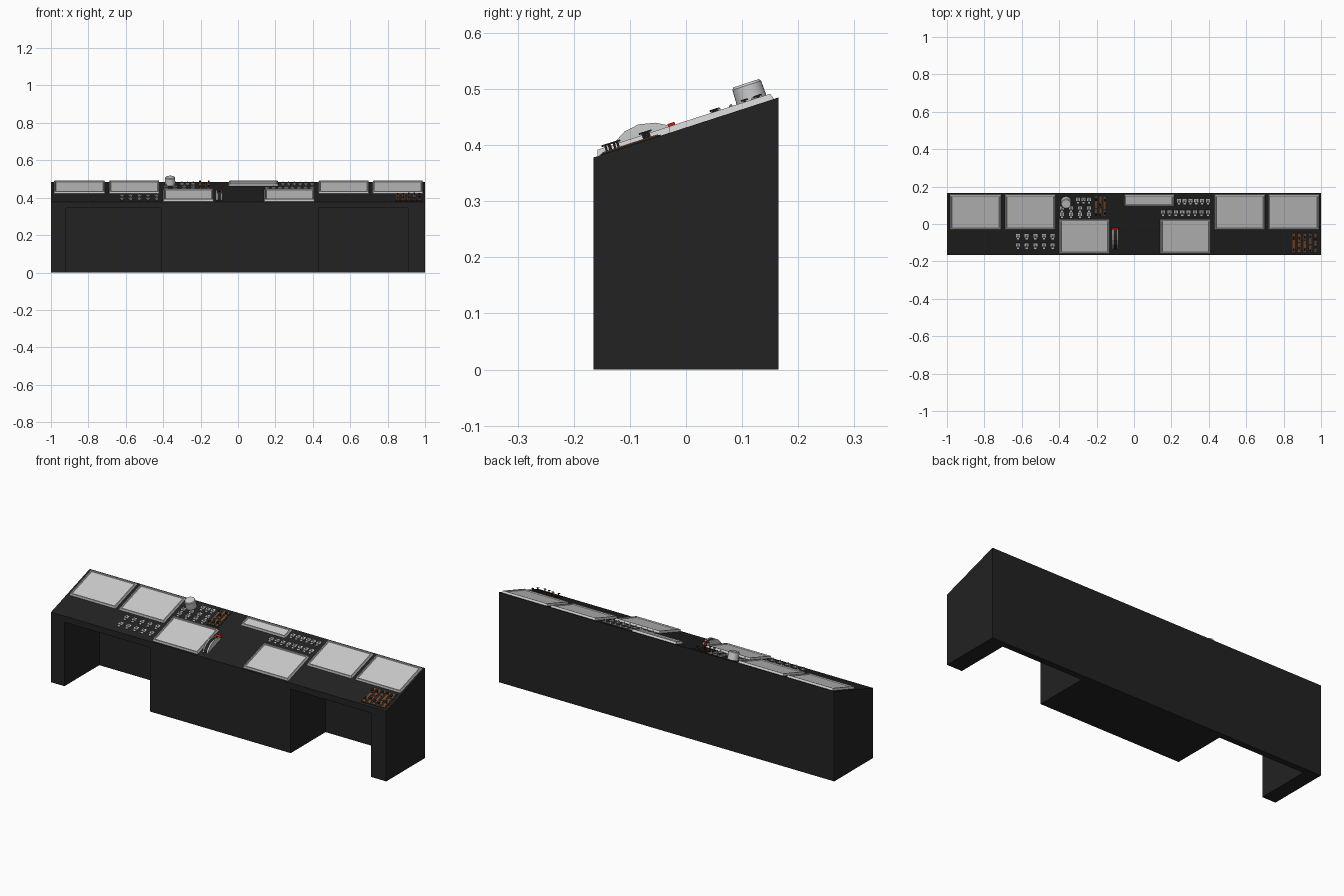
import bpy, bmesh, math, random
from mathutils import Matrix, Vector

if "Cube" in bpy.data.objects:
    bpy.data.objects.remove(bpy.data.objects["Cube"])

random.seed(4)
HALF, ZF, ZB = 0.165, 0.378, 0.485
SLOPE = math.atan2(ZB - ZF, 2 * HALF)
COS = math.cos(SLOPE)


def material(name, color):
    m = bpy.data.materials.new(name)
    m.diffuse_color = (*color, 1)
    m.use_nodes = True
    m.node_tree.nodes["Principled BSDF"].inputs["Base Color"].default_value = m.diffuse_color
    return m


BLACK = material("black", (0.016, 0.016, 0.016))
BROWN = material("brown", (0.19, 0.065, 0.02))
RED = material("red", (0.6, 0.01, 0.01))


def finish(name, bm, mat=None):
    bmesh.ops.recalc_face_normals(bm, faces=bm.faces)
    me = bpy.data.meshes.new(name)
    bm.to_mesh(me)
    bm.free()
    ob = bpy.data.objects.new(name, me)
    bpy.context.collection.objects.link(ob)
    if mat:
        me.materials.append(mat)
    return ob


def on_top(x, y):
    """Frame lying on the sloping top, local z along its normal."""
    z = ZF + (y + HALF) * math.tan(SLOPE)
    return Matrix.Translation((x, y, z)) @ Matrix.Rotation(SLOPE, 4, 'X')


def box(bm, frame, size, offset=(0, 0, 0)):
    """Box whose bottom centre sits at offset in the frame."""
    c = Vector(offset) + Vector((0, 0, size[2] / 2))
    m = frame @ Matrix.Translation(c) @ Matrix.Diagonal((*size, 1))
    return bmesh.ops.create_cube(bm, size=1, matrix=m)["verts"]


def cyl(bm, frame, r1, r2, h, z0=0, n=10):
    bmesh.ops.create_cone(bm, cap_ends=True, segments=n, radius1=r1, radius2=r2, depth=h,
                          matrix=frame @ Matrix.Translation((0, 0, z0 + h / 2)))


def prism(name, profile, x0, x1, mat=None):
    """Extrude a y-z profile along x."""
    bm = bmesh.new()
    f = bm.faces.new([bm.verts.new((x0, y, z)) for y, z in profile])
    ext = bmesh.ops.extrude_face_region(bm, geom=[f])["geom"]
    bmesh.ops.translate(bm, vec=(x1 - x0, 0, 0),
                        verts=[v for v in ext if isinstance(v, bmesh.types.BMVert)])
    return finish(name, bm, mat)


# Desk body with two knee holes cut from the front
body = prism("console_body", [(-HALF, 0), (HALF, 0), (HALF, ZB), (-HALF, ZF)], -1, 1, BLACK)
for x0, x1 in ((-0.92, -0.41), (0.43, 0.91)):
    cutter = prism("knee_hole_cutter", [(-0.3, -0.1), (0.132, -0.1), (0.132, 0.345), (-0.3, 0.345)],
                   x0, x1, BLACK)
    cutter.hide_render = True
    mod = body.modifiers.new("knee_hole", 'BOOLEAN')
    mod.operation, mod.solver, mod.object = 'DIFFERENCE', 'EXACT', cutter
    bpy.context.view_layer.objects.active = body
    bpy.ops.object.modifier_apply(modifier=mod.name)
    bpy.data.objects.remove(cutter)


# Screens: bevelled frame with a recessed display
def screen(name, x0, x1, y0, y1):
    bm = bmesh.new()
    fr = on_top((x0 + x1) / 2, (y0 + y1) / 2)
    w, d = x1 - x0, (y1 - y0) / COS
    box(bm, Matrix(), (w, d, 0.011))
    bm.faces.ensure_lookup_table()
    top = max(bm.faces, key=lambda f: f.calc_center_median().z)
    for v in top.verts:
        v.co.x *= 1 - 0.008 / w
        v.co.y *= 1 - 0.008 / d
    bmesh.ops.inset_region(bm, faces=[top], thickness=0.007)
    bmesh.ops.inset_region(bm, faces=[top], thickness=0.003, depth=-0.005)
    bm.transform(fr)
    finish(name, bm)


for i, (x0, x1) in enumerate(((-0.985, -0.71), (-0.69, -0.42), (0.43, 0.70), (0.72, 0.99))):
    screen(f"upper_screen_{i + 1}", x0, x1, -0.03, 0.157)
for i, x0 in enumerate((-0.40, 0.14)):
    screen(f"lower_screen_{i + 1}", x0, x0 + 0.27, -0.158, 0.025)
screen("narrow_screen", -0.05, 0.215, 0.095, 0.157)


# Banks of toggle switches: base plate, collar and tilted lever
def switch_bank(name, xs, ys):
    bm = bmesh.new()
    for x in xs:
        for y in ys:
            fr = on_top(x, y)
            box(bm, fr, (0.022, 0.018, 0.004), (0, 0.004, 0))
            box(bm, fr, (0.012, 0.008, 0.003), (0, -0.014, 0))
            fr = fr @ Matrix.Translation((0, 0.004, 0.004))
            cyl(bm, fr, 0.005, 0.004, 0.003)
            cyl(bm, fr @ Matrix.Rotation(0.4, 4, 'X'), 0.002, 0.003, 0.011, n=8)
    finish(name, bm)


def spread(a, b, n):
    return [a + (b - a) * i / (n - 1) for i in range(n)]


switch_bank("left_switches", spread(-0.62, -0.435, 5), (-0.065, -0.115))
switch_bank("centre_switches", spread(-0.385, -0.24, 4), (0.083, 0.05))
switch_bank("knob_side_switches", spread(-0.30, -0.24, 3), (0.128,))
switch_bank("right_upper_switches", spread(0.24, 0.395, 6), (0.122,))
switch_bank("right_lower_switches", spread(0.155, 0.395, 8), (0.062,))


# Slider panels: brown slots, dark plate and T-shaped handles
def slider_panel(name, x0, x1, y0, y1, cols):
    w, d = x1 - x0, (y1 - y0) / COS
    fr = on_top((x0 + x1) / 2, (y0 + y1) / 2)
    plate, slots, handles = bmesh.new(), bmesh.new(), bmesh.new()
    box(plate, fr, (w, d, 0.002))
    for i in range(cols):
        x = -w / 2 + w * (i + 0.5) / cols
        split = random.uniform(-0.2, 0.2) * d
        for a, b in ((-d / 2 + 0.004, split - 0.004), (split + 0.004, d / 2 - 0.004)):
            box(slots, fr, (w / cols * 0.45, b - a, 0.004), (x, (a + b) / 2, 0))
            y = random.choice((0.25, 0.5, 0.75)) * (b - a) + a
            box(handles, fr, (0.003, 0.004, 0.014), (x, y, 0))
            box(handles, fr, (0.009, 0.013, 0.003), (x, y, 0.013))
    finish(name + "_plate", plate, BLACK)
    finish(name + "_slots", slots, BROWN)
    finish(name + "_handles", handles, BLACK)


slider_panel("centre_sliders", -0.215, -0.145, 0.04, 0.152, 3)
slider_panel("right_sliders", 0.84, 0.985, -0.152, -0.045, 5)

# Large round knob
bm = bmesh.new()
fr = on_top(-0.363, 0.12)
cyl(bm, fr, 0.028, 0.027, 0.038, n=32)
cyl(bm, fr, 0.027, 0.024, 0.004, 0.038, n=32)
knob = finish("round_knob", bm)
bpy.context.view_layer.objects.active = knob
knob.select_set(True)
bpy.ops.object.shade_smooth_by_angle(angle=math.radians(30))

# Lever quadrant: two arched cheeks, dark core and red grip
arch = [(-0.135, 0.386), (-0.13, 0.402), (-0.11, 0.424), (-0.085, 0.437), (-0.055, 0.44),
        (-0.03, 0.435), (-0.02, 0.426), (-0.018, 0.42)]
prism("quadrant_cheek_left", arch, -0.117, -0.110)
prism("quadrant_cheek_right", arch, -0.092, -0.085)
prism("quadrant_core", [(y, z - 0.005) for y, z in arch], -0.110, -0.092, BLACK)
bm = bmesh.new()
fr = on_top(-0.101, -0.022)
box(bm, fr, (0.008, 0.006, 0.012))
box(bm, fr, (0.038, 0.013, 0.005), (0, 0, 0.011))
finish("lever_grip", bm, RED)
